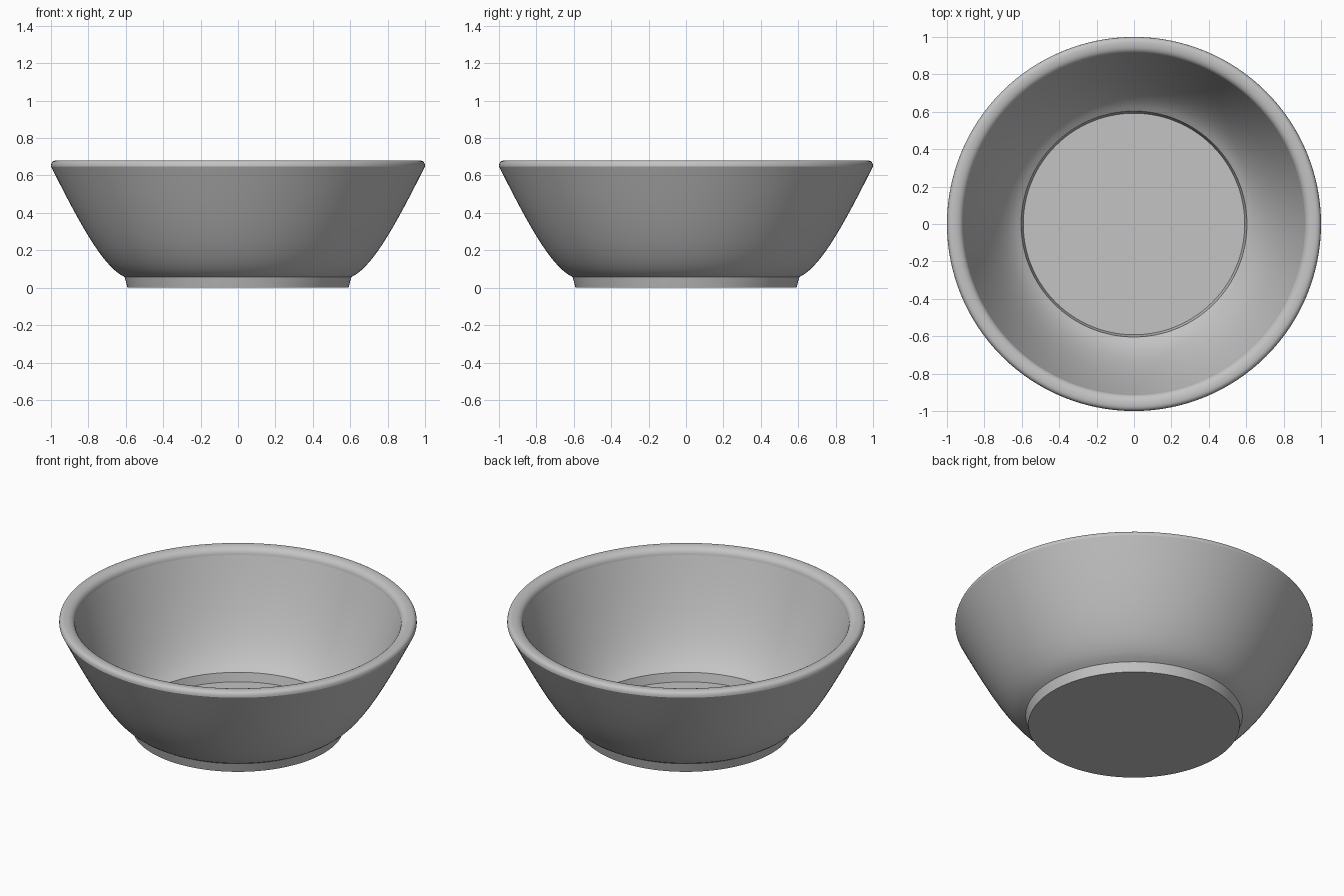
import bpy
import bmesh
import math
from mathutils import Vector
from mathutils.geometry import interpolate_bezier

SEGMENTS = 128

cube = bpy.data.objects.get("Cube")
if cube:
    bpy.data.objects.remove(cube, do_unlink=True)

# Single plain grey
grey = bpy.data.materials.new("light_grey")
grey.use_nodes = True
colour = (0.55, 0.55, 0.55, 1.0)
grey.diffuse_color = colour
grey.node_tree.nodes["Principled BSDF"].inputs["Base Color"].default_value = colour


def curve(start, handle_a, handle_b, end, count=14):
    """Smooth run of (radius, height) points."""
    pts = [Vector((r, 0, z)) for r, z in (start, handle_a, handle_b, end)]
    return [(p.x, p.z) for p in interpolate_bezier(*pts, count)]


def lathe(name, profile):
    """Turn a (radius, height) profile around the z axis."""
    bm = bmesh.new()
    verts = [bm.verts.new((r, 0, z)) for r, z in profile]
    edges = [bm.edges.new(pair) for pair in zip(verts, verts[1:])]
    bmesh.ops.spin(bm, geom=verts + edges, axis=(0, 0, 1), cent=(0, 0, 0),
                   angle=math.tau, steps=SEGMENTS, use_merge=True)
    bmesh.ops.remove_doubles(bm, verts=bm.verts[:], dist=0.0001)
    bmesh.ops.recalc_face_normals(bm, faces=bm.faces[:])
    mesh = bpy.data.meshes.new(name)
    bm.to_mesh(mesh)
    bm.free()
    mesh.materials.append(grey)
    obj = bpy.data.objects.new(name, mesh)
    bpy.context.collection.objects.link(obj)
    bpy.ops.object.select_all(action='DESELECT')
    obj.select_set(True)
    bpy.context.view_layer.objects.active = obj
    bpy.ops.object.shade_smooth_by_angle(angle=math.radians(25))
    return obj


foot_top = (0.606, 0.057)
outer_edge = (1.0, 0.648)
inner_edge = (0.91, 0.638)

# Foot: thin flat-bottomed cup, hollow on the inside
lathe("foot", [(0, 0), (0.591, 0), foot_top, (0.604, 0.057),
               (0.592, 0.004), (0, 0.004)])

# Wall: outer and inner faces that meet above the foot, closed under the rim
outer = curve(foot_top, (0.72, 0.11), (0.84, 0.33), outer_edge)
inner = curve(inner_edge, (0.80, 0.30), (0.705, 0.115), foot_top)
lathe("bowl_wall", outer + inner)

# Rim: rounded lip, tight on the outside and softer on the inside
rim = curve(outer_edge, (1.0, 0.67), (0.99, 0.68), (0.97, 0.681), 8)
rim += curve((0.97, 0.681), (0.94, 0.682), (0.913, 0.672), inner_edge, 10)[1:]
lathe("rim", rim + [outer_edge])
